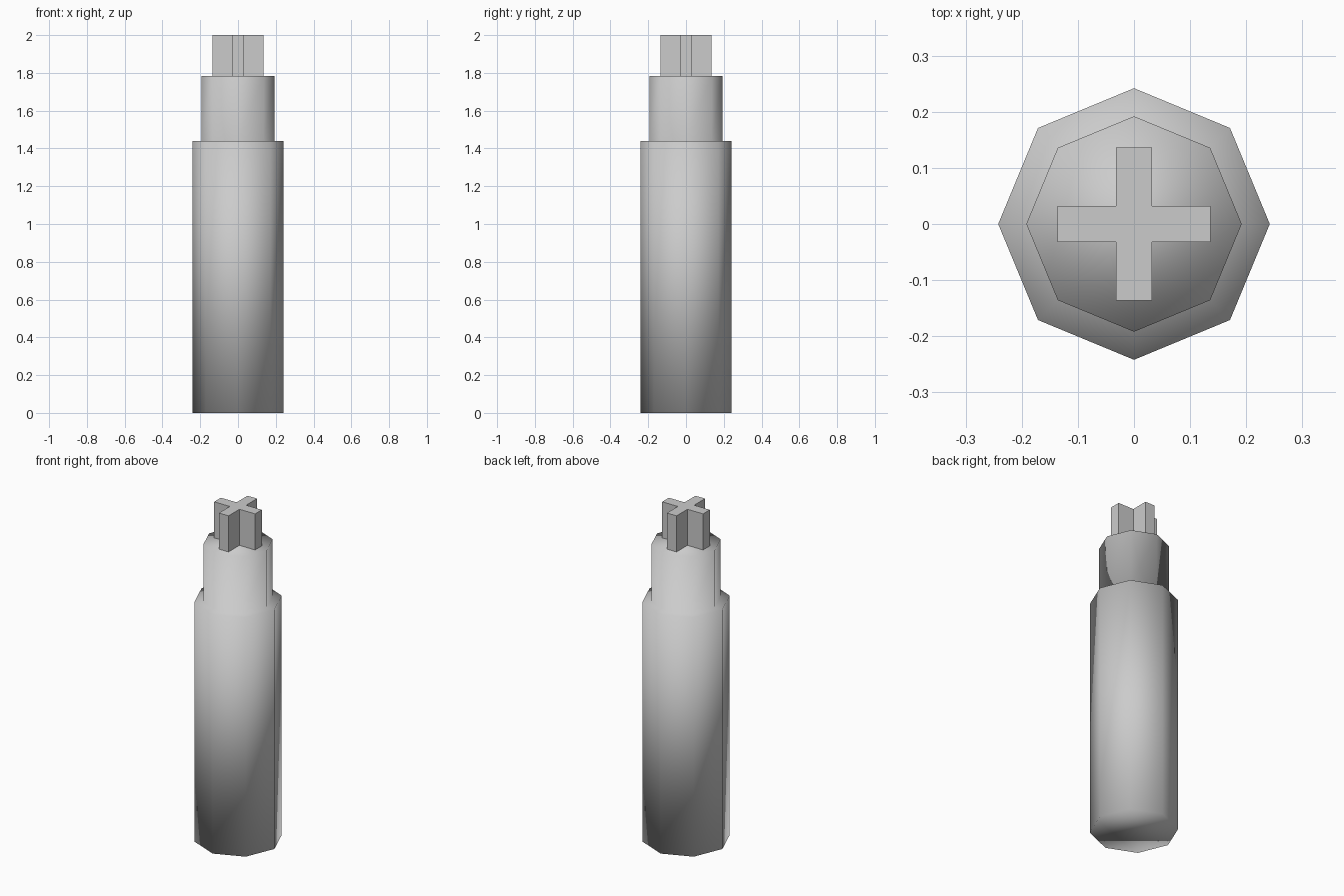
import bpy, bmesh
from math import cos, sin, pi

if "Cube" in bpy.data.objects:
    bpy.data.objects.remove(bpy.data.objects["Cube"])


def make_object(name, bm, smooth):
    bmesh.ops.recalc_face_normals(bm, faces=bm.faces)
    for f in bm.faces:
        f.smooth = smooth
    mesh = bpy.data.meshes.new(name)
    bm.to_mesh(mesh)
    bm.free()
    obj = bpy.data.objects.new(name, mesh)
    bpy.context.collection.objects.link(obj)
    return obj


# Stepped eight-sided handle, lathed from a profile of (radius, height)
SIDES = 8
profile = [(0.242, 0), (0.242, 1.44), (0.192, 1.44), (0.192, 1.783)]
bm = bmesh.new()
rings = [[bm.verts.new((r * cos(2 * pi * i / SIDES), r * sin(2 * pi * i / SIDES), z))
          for i in range(SIDES)] for r, z in profile]
for low, high in zip(rings, rings[1:]):
    for i in range(SIDES):
        j = (i + 1) % SIDES
        bm.faces.new((low[i], low[j], high[j], high[i]))
bm.faces.new(rings[0][::-1])
bm.faces.new(rings[-1])
make_object("handle", bm, True)

# Cross-shaped tip: one corner of the plus turned through four quarters
L, W = 0.136, 0.032
bm = bmesh.new()
outline = []
for q in range(4):
    c, s = round(cos(q * pi / 2)), round(sin(q * pi / 2))
    for x, y in ((L, -W), (L, W), (W, W)):
        outline.append(bm.verts.new((x * c - y * s, x * s + y * c, 1.783)))
face = bm.faces.new(outline)
top = bmesh.ops.extrude_face_region(bm, geom=[face], use_keep_orig=True)
bmesh.ops.translate(bm, vec=(0, 0, 0.217),
                    verts=[v for v in top["geom"] if isinstance(v, bmesh.types.BMVert)])
make_object("cross_tip", bm, False)
